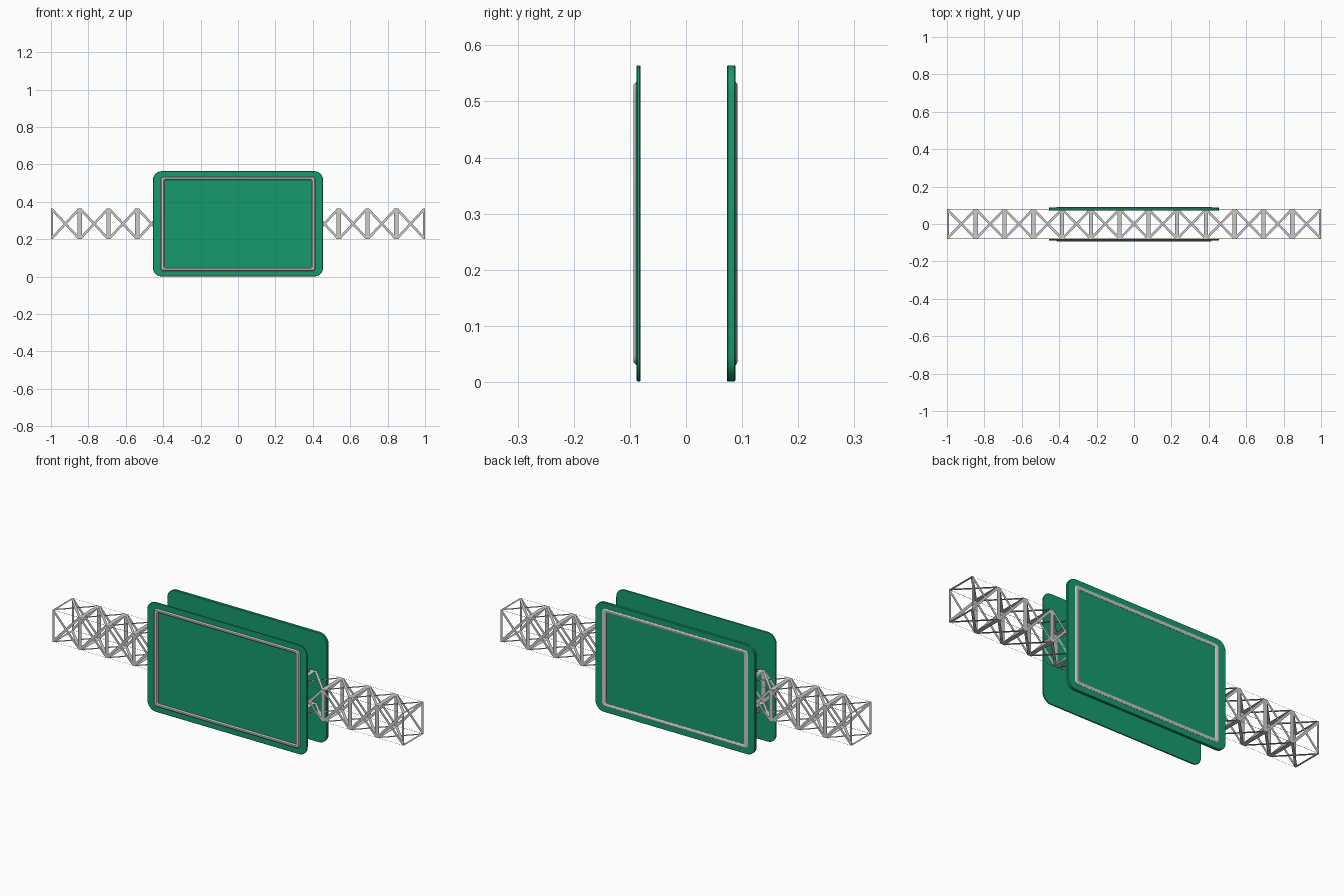
import bpy, bmesh, math

if "Cube" in bpy.data.objects:
    bpy.data.objects.remove(bpy.data.objects["Cube"])

green = bpy.data.materials.new("sign_green")
green.diffuse_color = (0.008, 0.33, 0.15, 1)
green.use_nodes = True
green.node_tree.nodes["Principled BSDF"].inputs["Base Color"].default_value = green.diffuse_color

ZC = 0.2825            # common centre height of truss and panels


def finish(name, bm, mat=None):
    bmesh.ops.remove_doubles(bm, verts=bm.verts, dist=1e-6)
    me = bpy.data.meshes.new(name)
    bm.to_mesh(me)
    bm.free()
    ob = bpy.data.objects.new(name, me)
    bpy.context.collection.objects.link(ob)
    if mat:
        me.materials.append(mat)
    return ob


def rounded_rect(hx, hz, r, n=6):
    pts = []
    for k, (sx, sz) in enumerate([(1, 1), (-1, 1), (-1, -1), (1, -1)]):
        for i in range(n + 1):
            a = math.pi / 2 * (k + i / n)
            pts.append((sx * (hx - r) + r * math.cos(a),
                        ZC + sz * (hz - r) + r * math.sin(a)))
    return pts


def loft(name, sections, mat=None, ring=False):
    """Join rounded rectangles (half x, half z, radius, y); capped or closed as a ring."""
    bm = bmesh.new()
    rows = [[bm.verts.new((x, y, z)) for x, z in rounded_rect(hx, hz, r)]
            for hx, hz, r, y in sections]
    pairs = list(zip(rows, rows[1:]))
    if ring:
        pairs.append((rows[-1], rows[0]))
    else:
        bm.faces.new(rows[0])
        bm.faces.new(rows[-1])
    for a, b in pairs:
        for i in range(len(a)):
            j = (i + 1) % len(a)
            bm.faces.new((a[i], a[j], b[j], b[i]))
    bmesh.ops.recalc_face_normals(bm, faces=bm.faces)
    ob = finish(name, bm, mat)
    bpy.ops.object.select_all(action='DESELECT')
    ob.select_set(True)
    bpy.context.view_layer.objects.active = ob
    bpy.ops.object.shade_smooth_by_angle(angle=math.radians(30))


# sign panels and their raised borders, front and back
for side, s, inner, face, lip in [("front", -1, 0.081, 0.088, 0.094),
                                  ("back", 1, 0.073, 0.088, 0.092)]:
    loft(side + "_panel", [(0.453, 0.280, 0.045, s * inner),
                           (0.455, 0.2815, 0.047, s * (inner + 0.0015)),
                           (0.455, 0.2815, 0.047, s * (face - 0.0015)),
                           (0.453, 0.280, 0.045, s * face)], green)
    loft(side + "_border", [(0.415, 0.252, 0.018, s * (face - 0.001)),
                            (0.415, 0.252, 0.018, s * (face + 0.001)),
                            (0.410, 0.247, 0.013, s * lip),
                            (0.397, 0.239, 0.008, s * lip),
                            (0.392, 0.234, 0.006, s * (face + 0.001)),
                            (0.392, 0.234, 0.006, s * (face - 0.001))], ring=True)

# box truss: four flat lattice sheets, each with posts, crossed braces and thin chords
BAYS, H = 13, 0.0825
STEP = 2 / BAYS


def lattice(name, place):
    bm = bmesh.new()

    def poly(pts):
        bm.faces.new([bm.verts.new(place(u, v)) for u, v in pts])

    def rect(u0, u1, v0, v1):
        poly([(u0, v0), (u1, v0), (u1, v1), (u0, v1)])

    for i in range(BAYS + 1):
        u = -1 + i * STEP
        rect(max(-1, u - 0.011), min(1, u + 0.011), -H, H)
        if i < BAYS:
            for d in (1, -1):
                a, b, e = -H * d, H * d, 0.009 * d
                w, k = u + STEP, 0.009
                poly([(u, a), (u + k, a), (w, b - e), (w, b), (w - k, b), (u, a + e)])
    rect(-1, 1, H - 0.001, H)
    rect(-1, 1, -H, -H + 0.001)
    finish(name, bm)


Y = 0.079
lattice("truss_front", lambda u, v: (u, -Y, ZC + v))
lattice("truss_back", lambda u, v: (-u, Y, ZC + v))
lattice("truss_top", lambda u, v: (u, v * Y / H, ZC + H))
lattice("truss_bottom", lambda u, v: (-u, v * Y / H, ZC - H))
